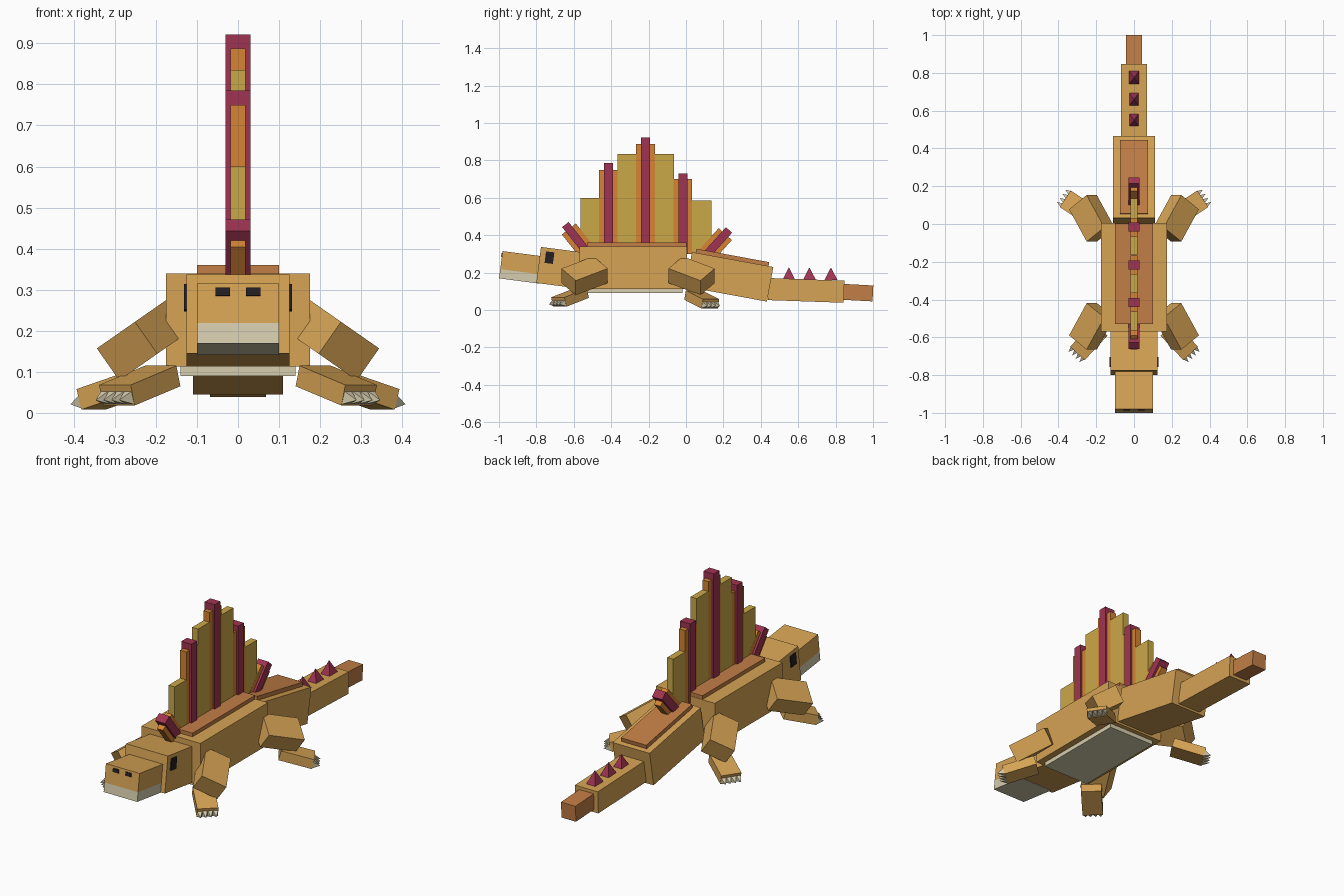
import bpy, bmesh, math
from mathutils import Matrix, Vector

if "Cube" in bpy.data.objects:
    bpy.data.objects.remove(bpy.data.objects["Cube"])


def material(name, rgb):
    m = bpy.data.materials.new(name)
    lin = [((c / 255 + 0.055) / 1.055) ** 2.4 for c in rgb]
    m.diffuse_color = (*lin, 1)
    m.use_nodes = True
    m.node_tree.nodes["Principled BSDF"].inputs["Base Color"].default_value = m.diffuse_color
    return m


TAN = material("tan_hide", (214, 163, 84))
BROWN = material("orange_brown_hide", (194, 126, 70))
GOLD = material("gold_sail", (203, 168, 72))
ORANGE = material("orange_sail", (214, 132, 50))
PLUM = material("plum_spine", (160, 52, 82))
CREAM = material("cream", (214, 205, 174))
DARK = material("near_black", (36, 30, 34))


def add(name, mat, bm, matrix):
    bmesh.ops.transform(bm, matrix=matrix, verts=bm.verts)
    bmesh.ops.recalc_face_normals(bm, faces=bm.faces)
    me = bpy.data.meshes.new(name)
    bm.to_mesh(me)
    bm.free()
    me.materials.append(mat)
    ob = bpy.data.objects.new(name, me)
    bpy.context.collection.objects.link(ob)
    return ob


def box(name, mat, center, size, rot=Matrix(), side=1):
    bm = bmesh.new()
    bmesh.ops.create_cube(bm, size=1)
    flip = Matrix.Diagonal((side, 1, 1, 1))
    return add(name, mat, bm, flip @ Matrix.Translation(center) @ rot @ Matrix.Diagonal((*size, 1)))


def pyramid(name, mat, base, size, rot=Matrix(), side=1):
    """Four-sided spike along local z, standing on its base centre."""
    bm = bmesh.new()
    bmesh.ops.create_cone(bm, cap_ends=True, segments=4, radius1=math.sqrt(0.5), radius2=0, depth=1,
                          matrix=Matrix.Translation((0, 0, 0.5)) @ Matrix.Rotation(math.pi / 4, 4, 'Z'))
    flip = Matrix.Diagonal((side, 1, 1, 1))
    return add(name, mat, bm, flip @ Matrix.Translation(base) @ rot @ Matrix.Diagonal((*size, 1)))


def span(name, mat, x, y0, y1, z0, z1):
    return box(name, mat, (0, (y0 + y1) / 2, (z0 + z1) / 2), (2 * x, y1 - y0, z1 - z0))


def pitch(deg):
    return Matrix.Rotation(math.radians(deg), 4, 'X')


def axes(a, b, c):
    return Matrix((a, b, c)).transposed().to_4x4()


# Trunk
span("body", TAN, 0.175, -0.57, 0.005, 0.113, 0.34)
span("belly_plate", CREAM, 0.14, -0.545, -0.02, 0.09, 0.12)
span("back_plate", BROWN, 0.10, -0.53, 0.003, 0.33, 0.36)

# Head, tilted nose up
tilt = pitch(-7.4)
up = tilt @ Vector((0, 0, 1))
fwd = tilt @ Vector((0, -1, 0))
box("head", TAN, (0, -0.664, 0.225), (0.25, 0.25, 0.194), tilt)
snout = Vector((0, -0.881, 0.228))
box("snout", TAN, snout + up * 0.025, (0.20, 0.22, 0.097), tilt)
box("lower_jaw", CREAM, snout - up * 0.0485, (0.20, 0.22, 0.05), tilt)
for s in (1, -1):
    box("eye", DARK, (0.127, -0.73, 0.28), (0.008, 0.045, 0.062), tilt, s)
    box("nostril", DARK, snout + fwd * 0.11 + up * 0.053 + Vector((0.0375, 0, 0)),
        (0.035, 0.008, 0.02), tilt, s)

# Tail
box("tail_base", TAN, (0, 0.2325, 0.1775), (0.22, 0.442, 0.188), pitch(-10.4))
box("tail_plate", BROWN, (0, 0.248, 0.279), (0.15, 0.396, 0.026), pitch(-10.4))
box("tail_middle", TAN, (0, 0.6425, 0.105), (0.136, 0.405, 0.118), pitch(-2))
box("tail_tip", BROWN, (0, 0.918, 0.093), (0.086, 0.163, 0.085), pitch(-3))
for y in (0.55, 0.66, 0.775):
    pyramid("tail_spike", PLUM, (0, y, 0.16), (0.052, 0.07, 0.068))

# Sail panels: low gold steps, orange strips around each spine
for y0, y1, z in ((-0.565, -0.46, 0.60), (-0.365, -0.265, 0.835),
                  (-0.165, -0.065, 0.835), (0.03, 0.135, 0.585)):
    span("sail_panel", GOLD, 0.018, y0, y1, 0.28, z)
for y, z_strip, z_spine in ((-0.415, 0.75, 0.785), (-0.217, 0.887, 0.922), (-0.017, 0.70, 0.73)):
    span("sail_strip", ORANGE, 0.0185, y - 0.05, y + 0.05, 0.30, z_strip)
    span("sail_spine", PLUM, 0.03, y - 0.024, y + 0.024, 0.30, z_spine)

# Leaning spines at both ends of the sail
for base, tip in (((0, -0.505, 0.28), (0, -0.645, 0.457)), ((0, 0.096, 0.28), (0, 0.23, 0.428))):
    base, tip = Vector(base), Vector(tip)
    d = (tip - base).normalized()
    rot = axes((1, 0, 0), Vector((0, d.z, -d.y)), d)
    length = (tip - base).length
    box("leaning_spine", PLUM, (base + tip) / 2, (0.06, 0.044, length), rot)
    box("leaning_strip", ORANGE, base + d * (length - 0.03) / 2, (0.037, 0.095, length - 0.03), rot)


# Legs: a slab sloping outward, turned forward or backward, with a clawed foot
def leg(label, hip, turn, toe, heading, side):
    out = Vector((0.82, 0, -0.572)).normalized()
    normal = Vector((0.572, 0, 0.82)).normalized()
    along = (out * 0.555 + Vector((0, turn * 0.832, 0))).normalized()
    box(label + "_upper_leg", TAN, hip, (0.205, 0.136, 0.095),
        axes(along, normal.cross(along), normal), side)
    # Foot
    drop = math.radians(16)
    d = Vector((heading[0], heading[1], 0)).normalized() * math.cos(drop)
    d.z = -math.sin(drop)
    w = d.cross(Vector((0, 0, 1))).normalized()
    u = w.cross(d)
    toe = Vector(toe)
    box(label + "_foot", TAN, toe - d * 0.085, (0.17, 0.105, 0.052), axes(d, w, u), side)
    # Claws
    point = (d + Vector((0, 0, 0.1))).normalized()
    for i in range(4):
        pyramid(label + "_claw", CREAM, toe + w * (i - 1.5) * 0.026 - u * 0.006 - d * 0.002,
                (0.026, 0.034, 0.038), axes(w, point.cross(w), point), side)


for s in (1, -1):
    leg("front", (0.2235, -0.542, 0.183), -1, (0.295, -0.68, 0.043), (0.68, -0.73), s)
    leg("hind", (0.2235, 0.03, 0.183), 1, (0.358, 0.13, 0.033), (0.83, 0.56), s)
